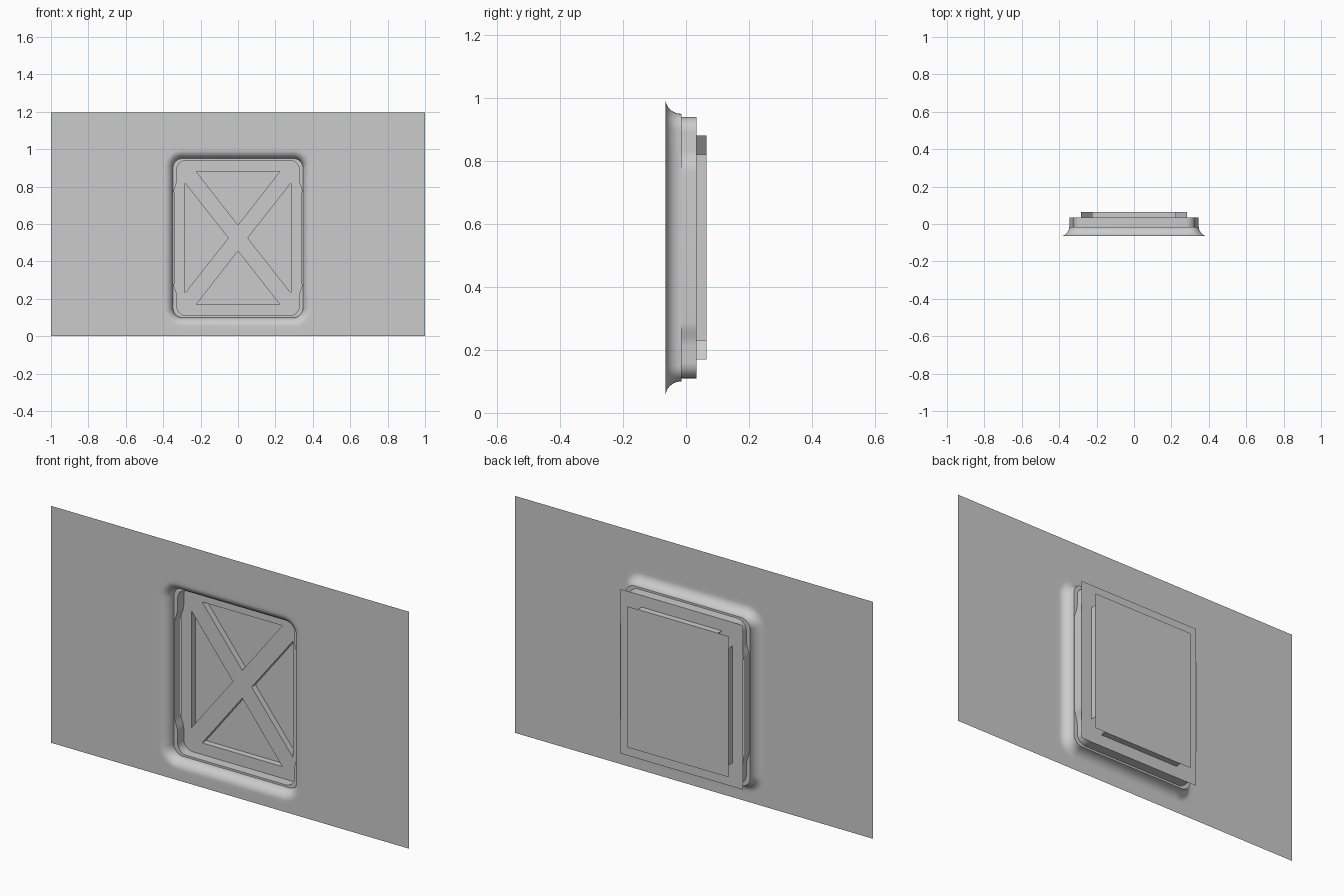
import bpy, bmesh, math

cube = bpy.data.objects.get("Cube")
if cube:
    bpy.data.objects.remove(cube)

MID_Z = 0.525          # height of the panel centre
FRONT, STEP, PLATE, BACK = -0.065, -0.015, 0.034, 0.065

grey = bpy.data.materials.new("plain grey")
grey.use_nodes = True
color = (0.6, 0.6, 0.6, 1)
grey.diffuse_color = color
grey.node_tree.nodes["Principled BSDF"].inputs["Base Color"].default_value = color


def finish(name, bm):
    """Turn the surface to the front, smooth it and add it to the scene."""
    bmesh.ops.recalc_face_normals(bm, faces=bm.faces)
    if max(bm.faces, key=lambda f: f.calc_area() * abs(f.normal.y)).normal.y > 0:
        bmesh.ops.reverse_faces(bm, faces=bm.faces)
    mesh = bpy.data.meshes.new(name)
    bm.to_mesh(mesh)
    bm.free()
    mesh.materials.append(grey)
    obj = bpy.data.objects.new(name, mesh)
    bpy.context.collection.objects.link(obj)
    bpy.ops.object.select_all(action='DESELECT')
    obj.select_set(True)
    bpy.context.view_layer.objects.active = obj
    bpy.ops.object.shade_smooth_by_angle(angle=math.radians(30))
    return obj


def ring(bm, points, y):
    return [bm.verts.new((x, y, MID_Z + z)) for x, z in points]


def edges_of(bm, loop):
    return [bm.edges.new((a, b)) for a, b in zip(loop, loop[1:] + loop[:1])]


def bridge(bm, a, b):
    n = len(a)
    for i in range(n):
        j = (i + 1) % n
        bm.faces.new((a[i], a[j], b[j], b[i]))


def rect(hw, bottom, top):
    return [(hw, bottom), (hw, top), (-hw, top), (-hw, bottom)]


def outline(hw, hh, r, bulge=0.0, steps=8):
    """Rounded rectangle whose long sides can swell outward in the middle."""
    quarter = []
    for i in range(7):
        t = i / 6
        swell = bulge * (1 - t * t * (3 - 2 * t))
        quarter.append((hw + swell, 0.24 + 0.07 * t))
    for i in range(steps + 1):
        a = math.pi / 2 * i / steps
        quarter.append((hw - r + r * math.cos(a), hh - r + r * math.sin(a)))
    top = quarter + [(-x, z) for x, z in reversed(quarter)]
    return top + [(-x, -z) for x, z in top]


# Wall sheet with a rounded lip curling back into the opening
LIP, HW, HH, RAD = 0.047, 0.347, 0.425, 0.05
bm = bmesh.new()
border = ring(bm, rect(1.0, -MID_Z, 1.197 - MID_Z), FRONT)
grow = LIP + 0.02
loop = ring(bm, outline(HW + grow, HH + grow, RAD + grow), FRONT)
bmesh.ops.triangle_fill(bm, use_beauty=True,
                        edges=edges_of(bm, border) + edges_of(bm, loop))
for i in range(11):
    a = math.pi / 2 * i / 10
    grow = LIP * (1 - math.sin(a))
    y = STEP + (FRONT - STEP) * math.cos(a)
    nxt = ring(bm, outline(HW + grow, HH + grow, RAD + grow), y)
    bridge(bm, loop, nxt)
    loop = nxt
finish("wall_sheet", bm)

# Narrow step and straight side walls of the recess
bm = bmesh.new()
inner = outline(0.327, 0.415, 0.05, bulge=0.017)
lip_end = ring(bm, outline(HW, HH, RAD), STEP)
inner_front = ring(bm, inner, STEP)
inner_back = ring(bm, inner, PLATE)
bridge(bm, lip_end, inner_front)
bridge(bm, inner_front, inner_back)
finish("recess_rim", bm)

# Crossed frame plate with four triangular pockets
bm = bmesh.new()
edges = edges_of(bm, ring(bm, rect(0.343, -0.415, 0.415), PLATE))
pockets = []
for s in (1, -1):
    pockets.append([(-0.224, s * 0.356), (0.224, s * 0.356), (0, s * 0.07)])
    pockets.append([(s * 0.284, -0.295), (s * 0.284, 0.295), (s * 0.052, 0)])
mouths = [ring(bm, p, PLATE) for p in pockets]
for mouth in mouths:
    edges += edges_of(bm, mouth)
bmesh.ops.triangle_fill(bm, use_beauty=True, edges=edges)
for mouth, points in zip(mouths, pockets):
    bridge(bm, mouth, ring(bm, points, BACK))
finish("cross_frame", bm)

# Flat panel closing the pockets at the back
bm = bmesh.new()
bm.faces.new(ring(bm, rect(0.284, -0.356, 0.356), BACK))
finish("back_panel", bm)
